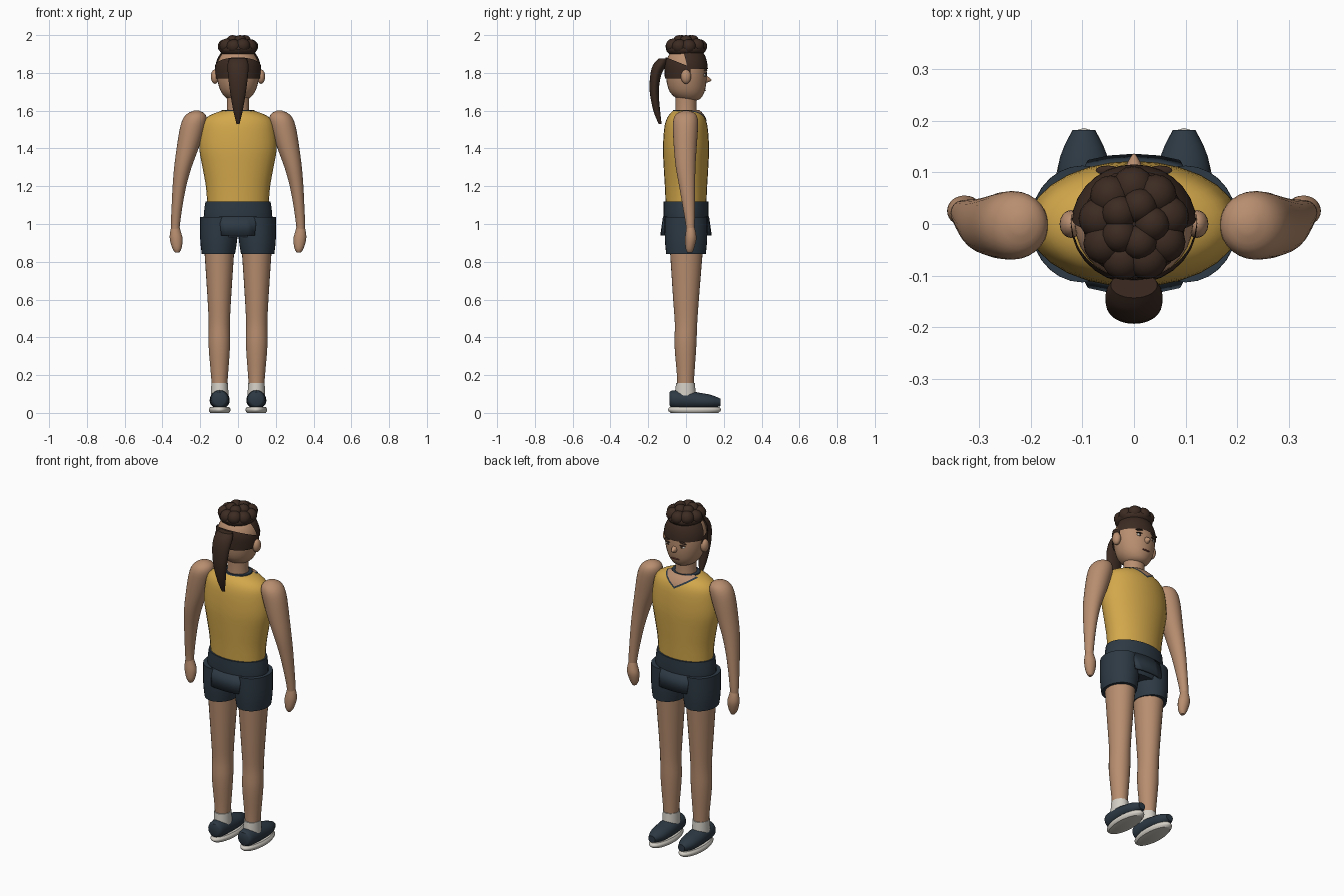
import bpy, bmesh, math
from mathutils import Vector, Matrix

old = bpy.data.objects.get("Cube")
if old:
    bpy.data.objects.remove(old, do_unlink=True)


def material(name, rgb):
    m = bpy.data.materials.new(name)
    m.use_nodes = True
    m.diffuse_color = (*rgb, 1)
    bsdf = m.node_tree.nodes["Principled BSDF"]
    bsdf.inputs["Base Color"].default_value = (*rgb, 1)
    bsdf.inputs["Roughness"].default_value = 0.8
    return m


SKIN = material("skin", (0.48, 0.27, 0.16))
YELLOW = material("yellow cloth", (0.65, 0.39, 0.07))
NAVY = material("dark navy", (0.026, 0.041, 0.057))
HAIR = material("dark brown hair", (0.045, 0.024, 0.016))
WHITE = material("off white", (0.66, 0.63, 0.57))
LIPS = material("lips", (0.2, 0.06, 0.045))


def finish(name, bm, mat):
    bmesh.ops.recalc_face_normals(bm, faces=bm.faces)
    me = bpy.data.meshes.new(name)
    bm.to_mesh(me)
    bm.free()
    me.materials.append(mat)
    ob = bpy.data.objects.new(name, me)
    bpy.context.collection.objects.link(ob)
    bpy.ops.object.select_all(action="DESELECT")
    ob.select_set(True)
    bpy.context.view_layer.objects.active = ob
    bpy.ops.object.shade_smooth_by_angle(angle=math.radians(40))
    return ob


def smooth_rings(rings, steps):
    """Catmull-Rom interpolation between profile rings."""
    out = []
    for i in range(len(rings) - 1):
        a, b, c, d = (rings[min(max(i + k, 0), len(rings) - 1)] for k in (-1, 0, 1, 2))
        for s in range(steps):
            t = s / steps
            out.append([0.5 * (2 * q + (r - p) * t + (2 * p - 5 * q + 4 * r - w) * t * t
                               + (3 * q - p - 3 * r + w) * t ** 3)
                        for p, q, r, w in zip(a, b, c, d)])
    return out + [rings[-1]]


def loft(rings, along="z", steps=3, sides=28, caps=True):
    """Rings are (position, centre u, centre v, radius u, radius v)."""
    bm = bmesh.new()
    loops = []
    for p, u, v, ru, rv in smooth_rings(rings, steps):
        loop = []
        for k in range(sides):
            a = math.tau * k / sides
            x, w = u + ru * math.cos(a), v + rv * math.sin(a)
            loop.append(bm.verts.new((x, w, p) if along == "z" else (x, p, w)))
        loops.append(loop)
    for lo, hi in zip(loops, loops[1:]):
        for k in range(sides):
            n = (k + 1) % sides
            bm.faces.new((lo[k], lo[n], hi[n], hi[k]))
    if caps:
        bm.faces.new(loops[0])
        bm.faces.new(loops[-1])
    return bm


def shell(bm, centre, factor, cuts):
    """Enlarge a copy about its centre; keep the side each cut normal points to."""
    c = Vector(centre)
    for v in bm.verts:
        v.co = c + (v.co - c) * factor
    for point, normal in cuts:
        bmesh.ops.bisect_plane(bm, geom=bm.verts[:] + bm.edges[:] + bm.faces[:],
                               plane_co=point, plane_no=normal, clear_inner=True)
    return bm


def ball(name, loc, size, mat, rot=0.0):
    bm = bmesh.new()
    mtx = Matrix.Translation(loc) @ Matrix.Rotation(rot, 4, "Y") @ Matrix.Diagonal((*size, 1))
    bmesh.ops.create_uvsphere(bm, u_segments=16, v_segments=10, radius=1, matrix=mtx)
    return finish(name, bm, mat)


# Torso in a sleeveless top
torso = [(1.11, 0, 0, .163, .108), (1.2, 0, 0, .17, .112), (1.3, 0, 0, .188, .118),
         (1.4, 0, 0, .205, .122), (1.5, 0, 0, .197, .116), (1.55, 0, 0, .18, .105),
         (1.58, 0, 0, .14, .088), (1.6, 0, 0, .082, .068)]
finish("top", loft(torso), YELLOW)

# V neckline: dark trim with a skin inset
for name, mat, factor, low in (("neck_trim", NAVY, 1.012, 1.535), ("neck_opening", SKIN, 1.02, 1.546)):
    cuts = [((0, 0, low), (s * .6, 0, 1)) for s in (-1, 1)] + [((0, .03, 0), (0, 1, 0))]
    finish(name, shell(loft(torso, steps=6, caps=False), (0, 0, 1.36), factor, cuts), mat)
finish("collar", loft([(1.592, 0, 0, .088, .074), (1.604, 0, 0, .08, .067)], steps=1), NAVY)

# Neck and head
finish("neck", loft([(1.56, 0, 0, .064, .06), (1.62, 0, 0, .058, .056), (1.72, 0, 0, .06, .058)]), SKIN)
head = [(1.652, 0, .02, .025, .03), (1.665, 0, .014, .06, .064), (1.70, 0, .006, .09, .092),
        (1.75, 0, .003, .107, .105), (1.80, 0, .002, .114, .108), (1.845, 0, 0, .112, .107),
        (1.885, 0, 0, .096, .096), (1.912, 0, 0, .07, .072), (1.925, 0, 0, .02, .02)]
finish("head", loft(head), SKIN)
finish("nose", loft([(.095, 0, 1.768, .02, .026), (.118, 0, 1.765, .013, .015),
                     (.135, 0, 1.762, .003, .003)], "y", sides=10), SKIN)
ball("mouth", (0, .1, 1.708), (.026, .006, .004), LIPS)
for s, side in ((1, "left"), (-1, "right")):
    ball(side + "_ear", (s * .122, 0, 1.78), (.022, .027, .038), SKIN)
    ball(side + "_eye", (s * .045, .098, 1.788), (.017, .007, .008), WHITE)
    ball(side + "_iris", (s * .044, .102, 1.788), (.007, .005, .008), HAIR)
    ball(side + "_eyelid", (s * .046, .101, 1.797), (.02, .009, .003), HAIR, s * .1)
    ball(side + "_brow", (s * .05, .104, 1.815), (.025, .009, .004), HAIR, s * .2)

# Hair: front hairline, band round the back, ponytail and curls
front_cuts = [((0, 0, 1.82), (0, 0, 1)), ((0, 0, 1.86), (0, 1, .25))]
finish("front_hair", shell(loft(head), (0, 0, 1.79), 1.055, front_cuts), HAIR)
band_cuts = [((0, 0, 1.77), (0, 0, 1)), ((0, 0, 1.84), (0, -.4, -1)), ((0, .025, 0), (0, -1, 0))]
finish("hair_band", shell(loft(head), (0, 0, 1.79), 1.07, band_cuts), HAIR)
finish("ponytail", loft([(1.53, 0, -.137, .008, .008), (1.6, 0, -.155, .025, .018),
                         (1.7, 0, -.168, .042, .024), (1.79, 0, -.16, .053, .029),
                         (1.845, 0, -.137, .055, .036), (1.876, 0, -.118, .045, .025)]), HAIR)
ball("curl_base", (0, 0, 1.925), (.1, .106, .045), HAIR)
for k in range(9):
    a = math.tau * k / 9 + .2
    ball("outer_curl", (.068 * math.cos(a), .072 * math.sin(a), 1.94 + .004 * (k % 2)), (.04, .04, .038), HAIR)
for k in range(5):
    a = math.tau * k / 5
    ball("inner_curl", (.035 * math.cos(a), .037 * math.sin(a), 1.967), (.034, .034, .033), HAIR)

# Shorts: hips, waistband and hanging flaps front and back
finish("shorts_hips", loft([(.93, 0, 0, .165, .1), (1.03, 0, 0, .182, .118), (1.12, 0, 0, .172, .118)]), NAVY)
flap = shell(loft([(.94, 0, 0, .22, .136), (1.04, 0, 0, .2, .122)], steps=1, caps=False), (0, 0, 1), 1,
             [((.095, 0, 1), (-1, 0, .1)), ((-.095, 0, 1), (1, 0, .1))])
flap = finish("shorts_flaps", flap, NAVY)
solid = flap.modifiers.new("thickness", "SOLIDIFY")
solid.thickness = .012

for s, side in ((1, "left"), (-1, "right")):
    # Arm and hand
    finish(side + "_arm", loft([
        (.93, s * .332, .024, .019, .02), (1.0, s * .331, .022, .024, .024),
        (1.1, s * .322, .014, .029, .033), (1.2, s * .31, .006, .036, .042),
        (1.3, s * .292, -.002, .046, .052), (1.4, s * .267, -.004, .058, .06),
        (1.5, s * .243, -.003, .066, .066), (1.555, s * .229, -.002, .063, .064),
        (1.585, s * .222, 0, .045, .048), (1.6, s * .22, 0, .014, .015)]), SKIN)
    finish(side + "_hand", loft([
        (.848, s * .322, .02, .01, .012), (.87, s * .323, .02, .024, .022),
        (.92, s * .327, .025, .034, .03), (.96, s * .331, .025, .028, .026),
        (.99, s * .331, .023, .02, .02)]), SKIN)

    # Leg of the shorts
    finish(side + "_shorts_leg", loft([
        (.842, s * .104, 0, .088, .105), (.92, s * .102, 0, .098, .112),
        (1.037, s * .1, 0, .1, .113)]), NAVY)

    # Leg, sock, shoe and sole
    finish(side + "_leg", loft([
        (.12, s * .098, -.003, .039, .043), (.2, s * .098, -.002, .045, .046),
        (.36, s * .099, -.003, .057, .058), (.47, s * .099, 0, .056, .059),
        (.6, s * .099, 0, .062, .068), (.86, s * .099, .002, .079, .087)]), SKIN)
    finish(side + "_sock", loft([
        (.08, s * .097, -.003, .047, .056), (.158, s * .097, -.003, .044, .05)], steps=1), WHITE)
    finish(side + "_shoe", loft([
        (-.087, s * .097, .075, .032, .035), (-.07, s * .097, .072, .046, .047),
        (0, s * .097, .07, .052, .05), (.07, s * .097, .064, .053, .043),
        (.13, s * .097, .06, .046, .036), (.182, s * .097, .056, .022, .02)], "y", sides=20), NAVY)
    finish(side + "_sole", loft([
        (0, s * .097, .045, .05, .125), (.01, s * .097, .045, .056, .138),
        (.02, s * .097, .045, .057, .14), (.032, s * .097, .045, .05, .13)]), WHITE)
